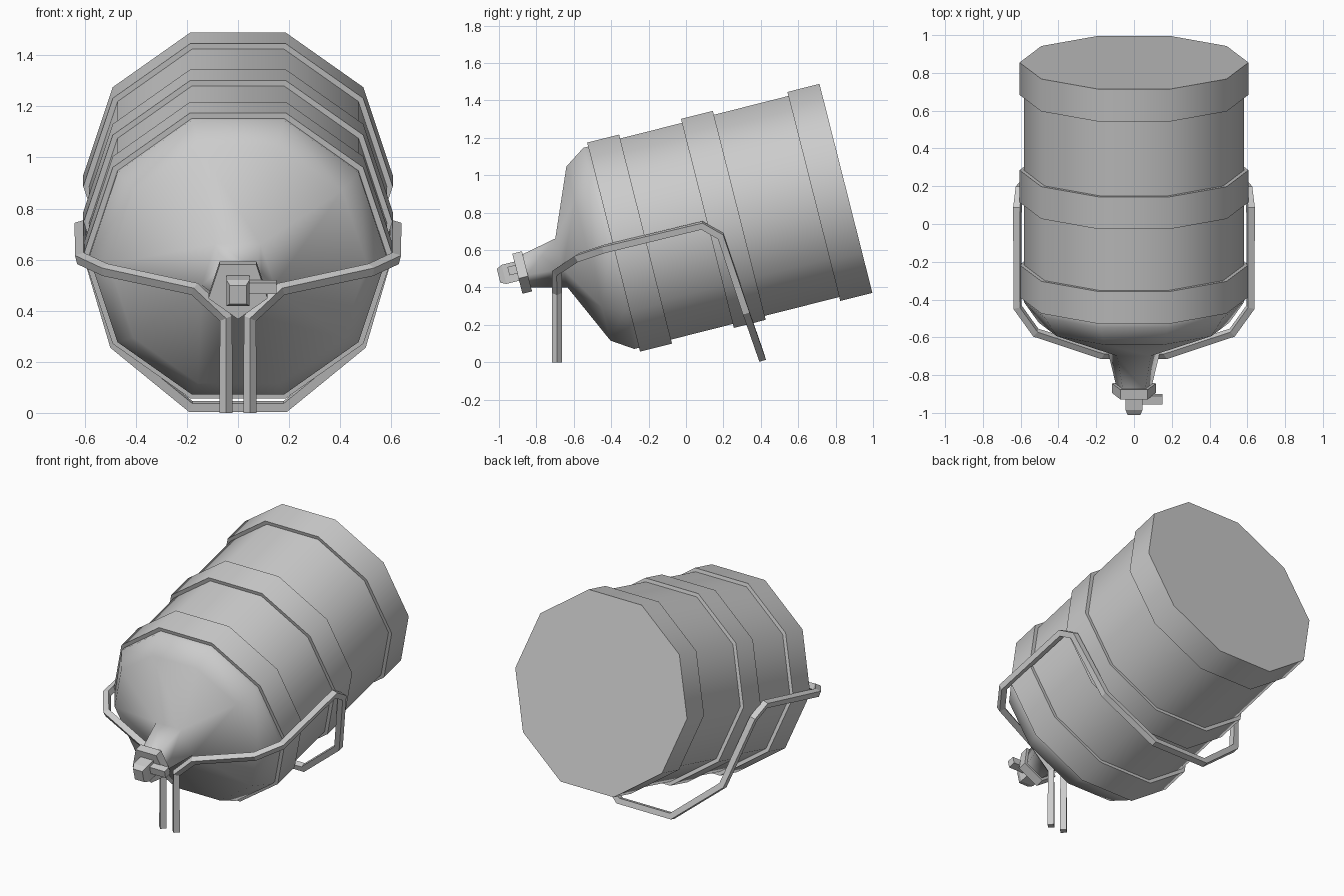
import bpy, bmesh
from math import sin, cos, radians

if "Cube" in bpy.data.objects:
    bpy.data.objects.remove(bpy.data.objects["Cube"])

TILT = radians(14.2)
BACK = (0, 0.855, 0.93)   # centre of the jug's base; local y runs along the jug axis

def make(name, bm, angle=None):
    bmesh.ops.recalc_face_normals(bm, faces=bm.faces)
    me = bpy.data.meshes.new(name)
    bm.to_mesh(me)
    bm.free()
    ob = bpy.data.objects.new(name, me)
    bpy.context.collection.objects.link(ob)
    ob.location = BACK
    ob.rotation_euler = (TILT, 0, 0)
    if angle:
        bpy.context.view_layer.objects.active = ob
        ob.select_set(True)
        bpy.ops.object.shade_smooth_by_angle(angle=radians(angle))
        ob.select_set(False)
    return ob

def deca(k):
    return radians(72 - 36 * k)

def penta(k):              # pairs of points collapse into five corners
    return radians(54 - 72 * (k // 2))

def loft(rings):
    bm = bmesh.new()
    loops = [[bm.verts.new((r * cos(f(k)), y, r * sin(f(k)))) for k in range(10)]
             for y, r, f in rings]
    for a, b in zip(loops, loops[1:]):
        for k in range(10):
            j = (k + 1) % 10
            bm.faces.new((a[k], a[j], b[j], b[k]))
    bm.faces.new(loops[0])
    bm.faces.new(loops[-1])
    bmesh.ops.remove_doubles(bm, verts=bm.verts, dist=1e-5)
    return bm

# jug body with three raised bands, shoulder and five-sided neck
BAND, BODY = 0.606, 0.583
rings = []
for start, end in ((0, -0.177), (-0.588, -0.764), (-1.105, -1.281)):
    if start < 0:
        rings.append((start, BODY, deca))
    rings += [(start, BAND, deca), (end, BAND, deca), (end, BODY, deca)]
rings += [(-1.308, BODY, deca), (-1.42, 0.505, deca),
          (-1.572, 0.15, penta), (-1.77, 0.1, penta)]
make("jug_bottle", loft(rings), 75)

# neck collar
make("neck_collar", loft([(-1.762, 0.122, penta), (-1.815, 0.122, penta)]))

# tap block with tapered tip, and side handle
def box(name, x, y, z, tip=1.0):
    bm = bmesh.new()
    bmesh.ops.create_cube(bm, size=1)
    for v in bm.verts:
        s = tip if v.co.y < 0 else 1
        v.co = (sum(x) / 2 + v.co.x * s * (x[1] - x[0]),
                sum(y) / 2 + v.co.y * (y[1] - y[0]),
                sum(z) / 2 + v.co.z * s * (z[1] - z[0]))
    return make(name, bm)

box("tap_stem", (-0.035, 0.035), (-1.87, -1.8), (-0.03, 0.045))
tap = box("tap_block", (-0.045, 0.045), (-1.885, -1.8), (-0.05, 0.055))
box("tap_tip", (-0.045, 0.045), (-1.915, -1.885), (-0.05, 0.055), 0.72)
box("tap_handle", (0.0, 0.15), (-1.858, -1.812), (-0.01, 0.036))

# wire stand: one bent rod, mirrored about x = 0
half = [(0.047, -0.69, 0), (0.047, -0.69, 0.37), (0.17, -0.69, 0.485),
        (0.52, -0.575, 0.56), (0.617, -0.44, 0.605), (0.617, 0.085, 0.732),
        (0.605, 0.185, 0.675), (0.485, 0.32, 0.27), (0.185, 0.405, 0.025)]
path = half + [(-x, y, z) for x, y, z in reversed(half)]
cu = bpy.data.curves.new("wire_stand", 'CURVE')
cu.dimensions = '3D'
cu.bevel_depth = 0.026
cu.bevel_resolution = 0
cu.use_fill_caps = True
sp = cu.splines.new('POLY')
sp.points.add(len(path) - 1)
for p, c in zip(sp.points, path):
    p.co = (*c, 1)
sp.use_smooth = False
bpy.context.collection.objects.link(bpy.data.objects.new("wire_stand", cu))
